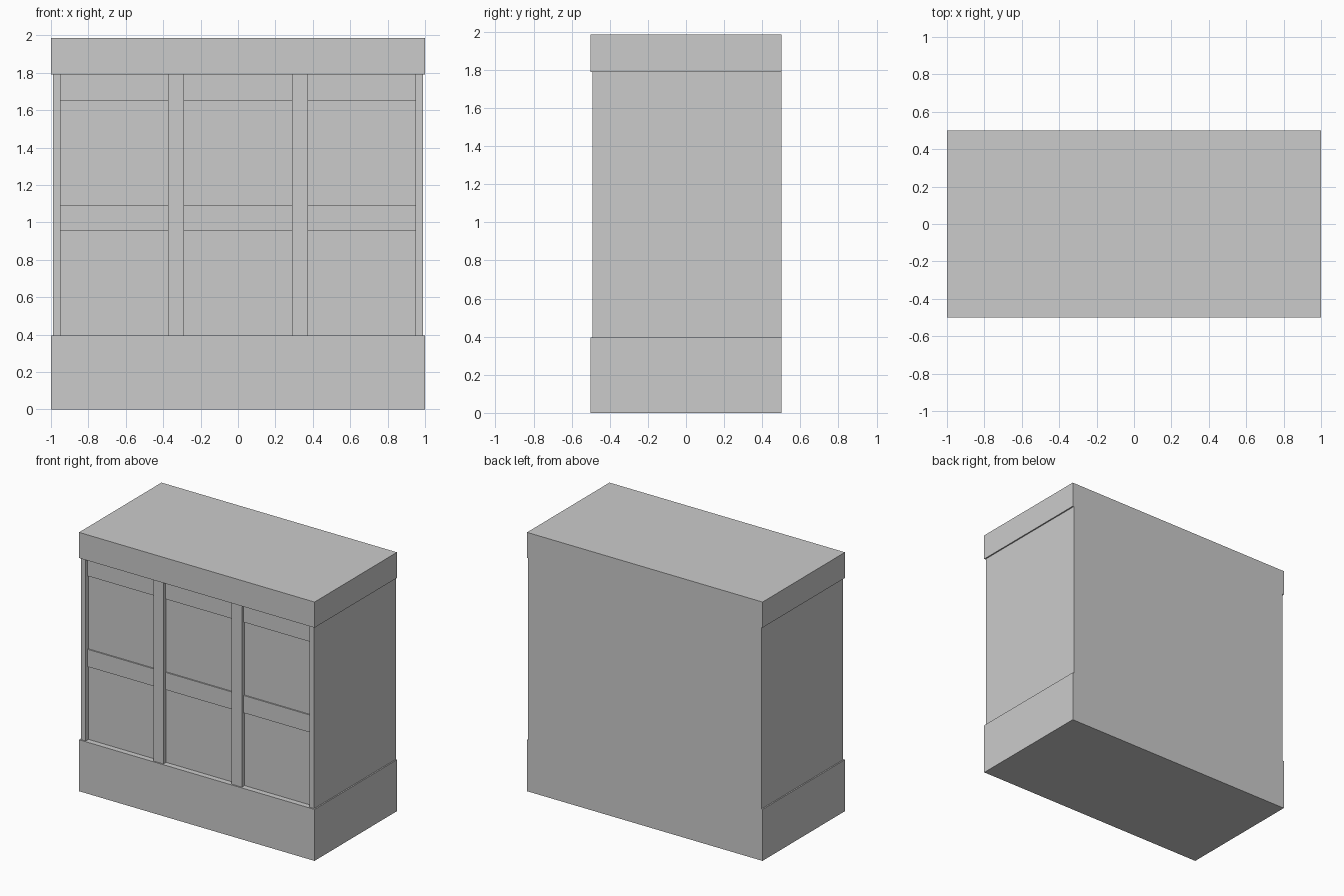
import bpy
import bmesh
from mathutils import Vector

if "Cube" in bpy.data.objects:
    bpy.data.objects.remove(bpy.data.objects["Cube"])


def box(name, x, y, z):
    """Add a box spanning the given (min, max) ranges."""
    spans = (x, y, z)
    size = Vector([b - a for a, b in spans])
    centre = Vector([(a + b) / 2 for a, b in spans])
    bm = bmesh.new()
    bmesh.ops.create_cube(bm, size=1.0)
    for v in bm.verts:
        v.co = Vector([v.co[i] * size[i] for i in range(3)]) + centre
    mesh = bpy.data.meshes.new(name)
    bm.to_mesh(mesh)
    bm.free()
    obj = bpy.data.objects.new(name, mesh)
    bpy.context.collection.objects.link(obj)
    return obj


BACK = 0.5
STILE_Y, RAIL_Y, PANEL_Y = -0.49, -0.467, -0.457
BASE_TOP, CAP_BOTTOM, TOP = 0.395, 1.79, 1.987

# Plinth and counter cap
box("plinth", (-1, 1), (-0.5, BACK), (0, BASE_TOP))
box("counter_cap", (-1, 1), (-0.5, BACK), (CAP_BOTTOM, TOP))

# Recessed body whose front forms the panels
box("body", (-0.99, 0.99), (PANEL_Y, BACK), (BASE_TOP, CAP_BOTTOM))

# Upright stiles: narrow at the corners, wide between bays
stiles = [(-0.99, -0.95), (-0.375, -0.29), (0.29, 0.375), (0.95, 0.99)]
for span in stiles:
    box("stile", span, (STILE_Y, PANEL_Y), (BASE_TOP, CAP_BOTTOM))

# Two horizontal rails in each bay
for left, right in zip(stiles, stiles[1:]):
    for z in ((0.957, 1.09), (1.653, CAP_BOTTOM)):
        box("rail", (left[1], right[0]), (RAIL_Y, PANEL_Y), z)
